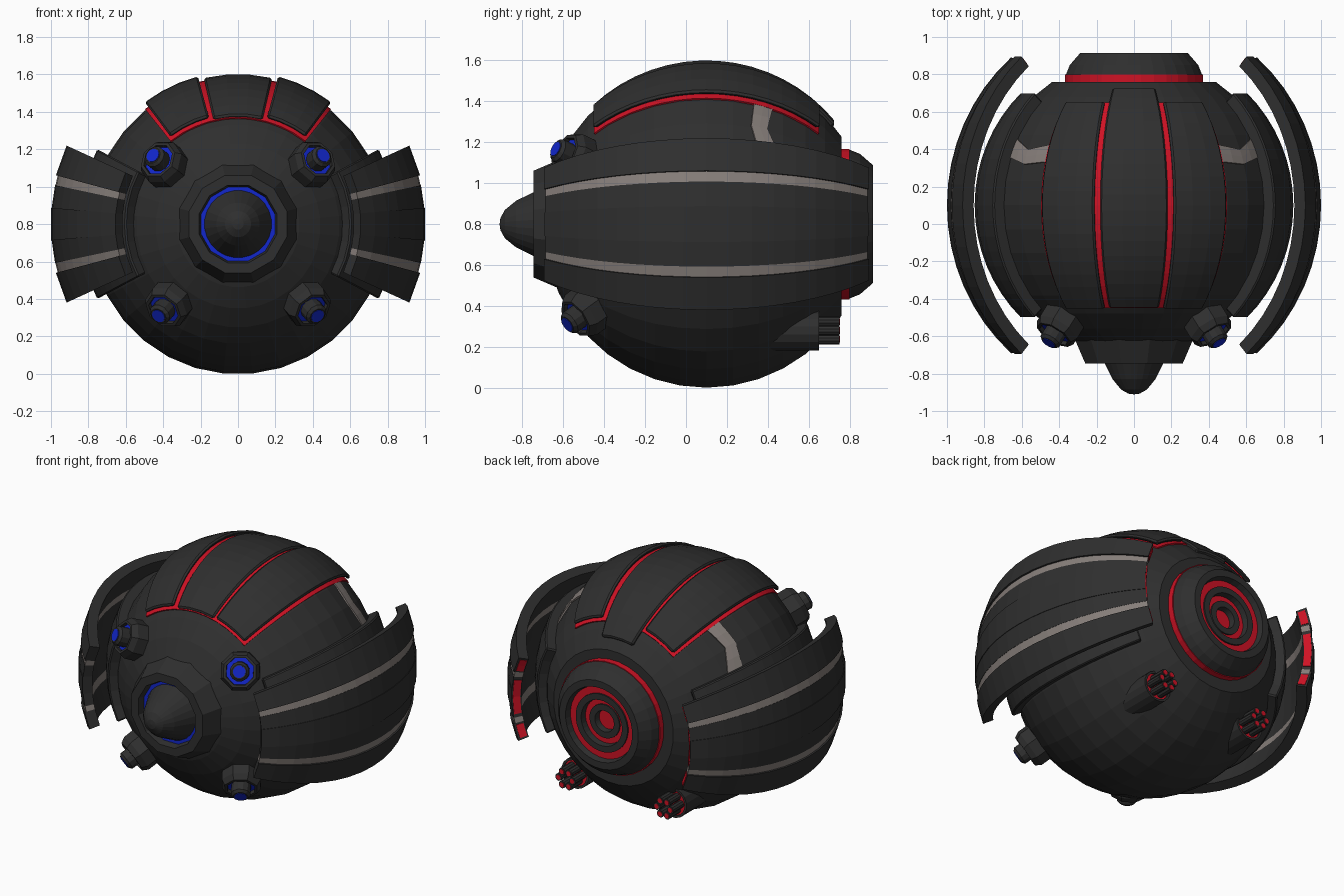
import bpy, bmesh
from math import sin, cos, pi, radians, asin, degrees
from mathutils import Vector

if "Cube" in bpy.data.objects:
    bpy.data.objects.remove(bpy.data.objects["Cube"])


def material(name, rgb):
    m = bpy.data.materials.new(name)
    m.diffuse_color = (*rgb, 1)
    m.use_nodes = True
    m.node_tree.nodes["Principled BSDF"].inputs["Base Color"].default_value = m.diffuse_color
    return m


DARK = material("dark_shell", (0.028, 0.028, 0.028))
RED = material("red_glow", (0.62, 0.006, 0.018))
BLUE = material("blue_glow", (0.006, 0.02, 0.6))
PALE = material("pale_stripe", (0.24, 0.21, 0.195))


def finish(name, bm, mat, bevel=0):
    bmesh.ops.remove_doubles(bm, verts=bm.verts, dist=1e-5)
    bmesh.ops.recalc_face_normals(bm, faces=bm.faces)
    me = bpy.data.meshes.new(name)
    bm.to_mesh(me)
    bm.free()
    me.materials.append(mat)
    ob = bpy.data.objects.new(name, me)
    bpy.context.collection.objects.link(ob)
    if bevel:
        b = ob.modifiers.new("edge_bevel", 'BEVEL')
        b.width, b.segments, b.limit_method = bevel, 1, 'ANGLE'
        b.angle_limit = radians(40)
    return ob


def lathe(name, pts, n, mat, origin=(0, 0, 0.8), axis=(0, 1, 0)):
    """Revolve (radius, distance) points around an axis through origin."""
    q = Vector(axis).normalized().to_track_quat('Z', 'Y')
    bm = bmesh.new()
    rings = []
    for r, d in pts:
        ring = []
        for i in range(n):
            a = 2 * pi * (i + 0.5) / n
            ring.append(bm.verts.new(Vector(origin) + q @ Vector((r * cos(a), r * sin(a), d))))
        rings.append(ring)
    for A, B in zip(rings, rings[1:]):
        for i in range(n):
            j = (i + 1) % n
            bm.faces.new((A[i], A[j], B[j], B[i]))
    return finish(name, bm, mat)


def patch(name, r0, r1, rows, mat, nlat=16, zc=0.79, ys=1.0, flip=False, bevel=0):
    """Thick piece of a sphere (poles on y); rows are (angle, lat_start, lat_end) in degrees."""
    bm = bmesh.new()
    layers = []
    for R in (r0, r1):
        grid = []
        for th, la, lb in rows:
            t = radians(180 - th if flip else th)
            line = []
            for k in range(nlat + 1):
                p = radians(la + (lb - la) * k / nlat)
                line.append(bm.verts.new((R * cos(p) * cos(t), 0.1 + ys * R * sin(p),
                                          zc + R * cos(p) * sin(t))))
            grid.append(line)
        layers.append(grid)
    I, O = layers
    m = len(rows) - 1
    for i in range(m):
        for k in range(nlat):
            for g in (I, O):
                bm.faces.new((g[i][k], g[i + 1][k], g[i + 1][k + 1], g[i][k + 1]))
        for k in (0, nlat):
            bm.faces.new((I[i][k], I[i + 1][k], O[i + 1][k], O[i][k]))
    for k in range(nlat):
        for i in (0, m):
            bm.faces.new((I[i][k], I[i][k + 1], O[i][k + 1], O[i][k]))
    return finish(name, bm, mat, bevel)


def span(a, b, n, la, lb):
    return [(a + (b - a) * i / n, la, lb) for i in range(n + 1)]


# round body, flattened at the back
R = 0.793
back = degrees(asin(0.66 / R))
lats = [radians(-75 + (back + 75) * i / 14) for i in range(15)]
profile = [(R * cos(p), 0.1 + R * sin(p)) for p in lats]
lathe("body", [(0, profile[0][1])] + profile + [(0, profile[-1][1])], 32, DARK, (0, 0, 0.79))

# top armour plates over a red underlay
patch("plate_underlay", 0.76, 0.799, span(51.5, 128.5, 10, -43.5, 43.5), RED)
patch("top_plate_centre", 0.76, 0.812, span(77, 103, 3, -43, 51), DARK, bevel=0.01)
for s, flip in (("right", False), ("left", True)):
    patch("top_plate_" + s, 0.803, 0.828, span(53, 75, 3, -42.5, 42.5), DARK, flip=flip, bevel=0.01)

    # bent pale stripe on the body
    patch("body_stripe_" + s, 0.77, 0.798,
          [(52, 17, 24), (46, 16.5, 23), (40, 16, 22), (34, 17.5, 24.5), (27, 19, 27)],
          PALE, nlat=2, flip=flip)

    # inner side shell hugging the body
    patch("inner_shell_" + s, 0.77, 0.852, span(-28, 28, 6, -45, 45), DARK, zc=0.8, flip=flip, bevel=0.008)

    # floating outer side shield made of strips
    strips = [("mid", -5, 5, 1.004, DARK), ("inner_upper", 5, 12, 1.0, DARK),
              ("inner_lower", -12, -5, 1.0, DARK), ("stripe_upper", 12, 15, 0.998, PALE),
              ("stripe_lower", -15, -12, 0.998, PALE), ("outer_upper", 15, 24.6, 1.008, DARK),
              ("outer_lower", -24.6, -15, 1.008, DARK)]
    for part, a, b, r1, mat in strips:
        patch(f"shield_{part}_{s}", 0.943, r1, span(a, b, 1, -49, 49), mat, zc=0.8, ys=1.045, flip=flip)
    # red lights on the rear ends of the shield
    for part, a, b in (("low", -23.5, -16), ("mid", -10, 10), ("high", 16, 23.5)):
        patch(f"shield_light_{part}_{s}", 0.95, 0.995, span(a, b, 2, 48.8, 49.3), RED,
              nlat=1, zc=0.8, ys=1.045, flip=flip)

# front collar, blue ring and nose
lathe("front_collar", [(0.34, -0.56), (0.33, -0.61), (0.27, -0.745), (0.215, -0.745), (0.2, -0.68), (0.2, -0.6)],
      12, DARK)
lathe("nose_ring", [(0.205, -0.64), (0.205, -0.7), (0, -0.7)], 32, BLUE)
lathe("nose", [(0.185, -0.66), (0.18, -0.70), (0.15, -0.76), (0.115, -0.83), (0.07, -0.885),
               (0.03, -0.907), (0, -0.911)], 24, DARK)

# rear engine: stepped rings going inward
lathe("engine_red_band", [(0.36, 0.74), (0.37, 0.76), (0.37, 0.80), (0.34, 0.80)], 32, RED)
lathe("engine_rim", [(0.365, 0.80), (0.345, 0.85), (0.29, 0.913), (0.245, 0.913), (0.235, 0.875)], 32, DARK)
lathe("engine_ring_outer", [(0.24, 0.875), (0.185, 0.875)], 32, RED)
lathe("engine_step_outer", [(0.19, 0.87), (0.19, 0.885), (0.15, 0.885), (0.145, 0.84)], 32, DARK)
lathe("engine_ring_inner", [(0.15, 0.845), (0.105, 0.845)], 32, RED)
lathe("engine_step_inner", [(0.11, 0.84), (0.11, 0.855), (0.07, 0.855), (0.065, 0.81)], 32, DARK)
lathe("engine_core", [(0.07, 0.815), (0, 0.815)], 32, RED)

for s, x in (("right", 1), ("left", -1)):
    # front thrusters, pointing outward from the body
    for h, d in (("upper", (x * 0.484, -0.783, 0.39)), ("lower", (x * 0.45, -0.72, -0.52))):
        o = (0, 0.1, 0.8)
        n = f"thruster_{h}_{s}_"
        lathe(n + "housing", [(0.125, 0.7), (0.125, 0.85), (0.105, 0.885), (0.088, 0.885), (0.085, 0.84)],
              8, DARK, o, d)
        lathe(n + "ring", [(0.09, 0.862), (0, 0.862)], 16, BLUE, o, d)
        lathe(n + "pin", [(0.06, 0.84), (0.06, 0.925), (0.045, 0.94), (0, 0.94)], 12, DARK, o, d)
        lathe(n + "tip", [(0.038, 0.935), (0.038, 0.943), (0, 0.943)], 12, BLUE, o, d)

    # rear guns with a ring of barrels
    gx, gz = x * 0.36, 0.28
    lathe("gun_housing_" + s, [(0, 0.28), (0.1, 0.28), (0.1, 0.65), (0.085, 0.65), (0.085, 0.63)],
          16, DARK, (gx, 0, gz))
    lathe("gun_face_" + s, [(0.088, 0.64), (0, 0.64)], 16, RED, (gx, 0, gz))
    for i in range(6):
        a = i * pi / 3
        o = (gx + 0.05 * cos(a), 0, gz + 0.05 * sin(a))
        lathe(f"gun_barrel_{s}_{i}", [(0.024, 0.62), (0.024, 0.75), (0, 0.75)], 10, DARK, o)
        lathe(f"gun_muzzle_{s}_{i}", [(0.016, 0.748), (0.016, 0.753), (0, 0.753)], 10, RED, o)
